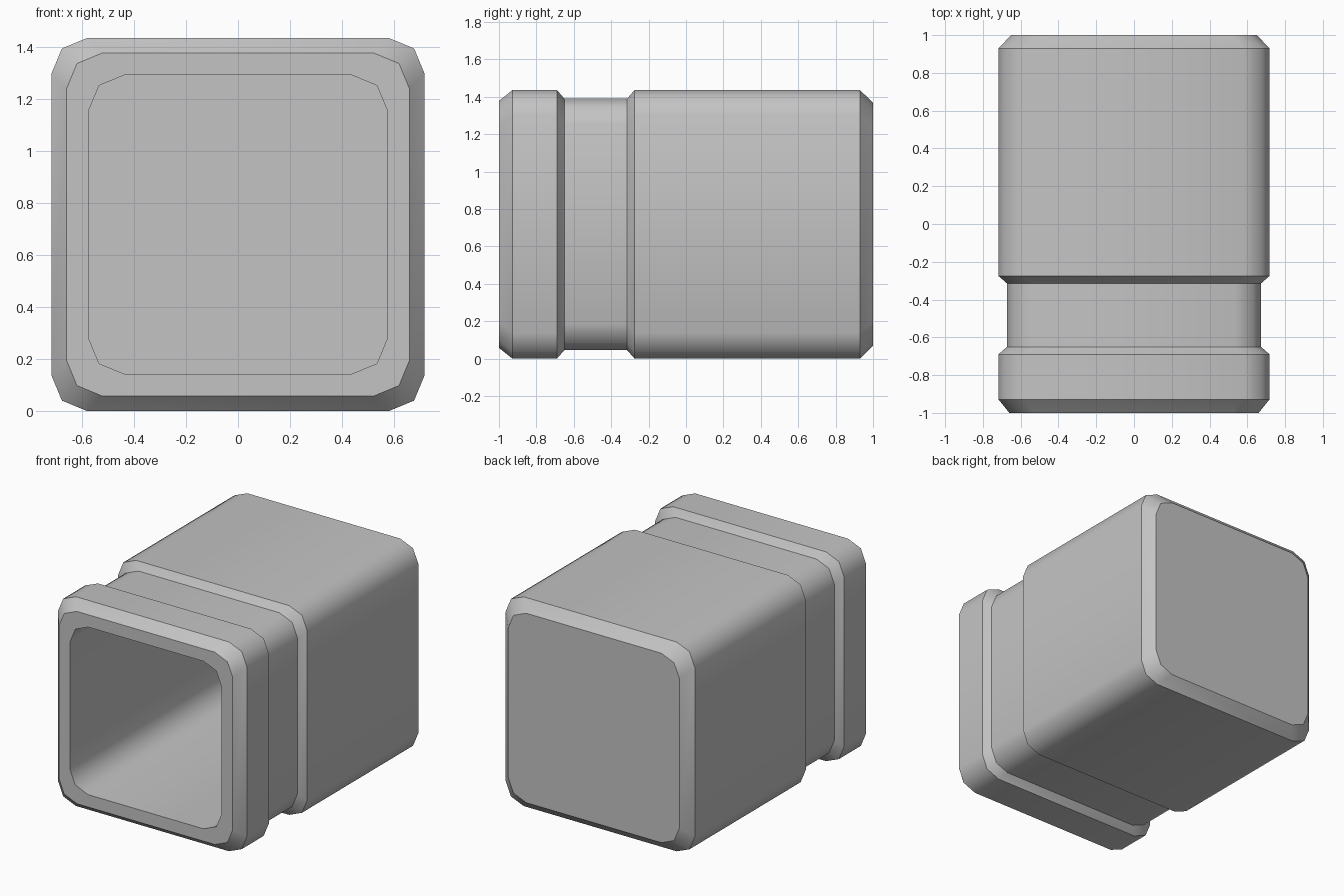
import bpy
import bmesh
from math import cos, sin, pi

cube = bpy.data.objects.get("Cube")
if cube:
    bpy.data.objects.remove(cube, do_unlink=True)

grey = bpy.data.materials.new("plain grey")
grey.use_nodes = True
colour = (0.55, 0.55, 0.55, 1)
grey.diffuse_color = colour
grey.node_tree.nodes["Principled BSDF"].inputs["Base Color"].default_value = colour

HALF = 0.718      # half width of the outer shell
GROOVE = 0.672    # half width inside the groove
CORNER = 0.137    # corner radius
SEGMENTS = 2      # facets per corner


def rounded_square(bm, y, half):
    """Ring of vertices around the y axis."""
    ring = []
    for quarter in range(4):
        mid = (quarter + 0.5) * pi / 2
        cx = (half - CORNER) * (1 if cos(mid) > 0 else -1)
        cz = (half - CORNER) * (1 if sin(mid) > 0 else -1)
        for i in range(SEGMENTS + 1):
            a = (quarter + i / SEGMENTS) * pi / 2
            ring.append(bm.verts.new((cx + CORNER * cos(a), y, HALF + cz + CORNER * sin(a))))
    return ring


# Sections from the cavity floor, out over the rim, along the shell to the back
sections = [
    (0.86, 0.575), (-1, 0.575), (-1, 0.66),
    (-0.928, HALF), (-0.69, HALF), (-0.65, GROOVE),
    (-0.315, GROOVE), (-0.275, HALF), (0.93, HALF), (1, 0.65),
]

bm = bmesh.new()
rings = [rounded_square(bm, y, half) for y, half in sections]
for a, b in zip(rings, rings[1:]):
    for i in range(len(a)):
        j = (i + 1) % len(a)
        bm.faces.new((a[i], a[j], b[j], b[i]))
bm.faces.new(rings[0])     # cavity floor
bm.faces.new(rings[-1])    # back wall
bmesh.ops.recalc_face_normals(bm, faces=bm.faces)

# Smooth around the corners, crisp along every section ring
for face in bm.faces:
    face.smooth = True
for ring in rings:
    for i, v in enumerate(ring):
        bm.edges.get((v, ring[i - 1])).smooth = False

mesh = bpy.data.meshes.new("open_square_container")
bm.to_mesh(mesh)
bm.free()
mesh.materials.append(grey)
container = bpy.data.objects.new("open_square_container", mesh)
bpy.context.collection.objects.link(container)
